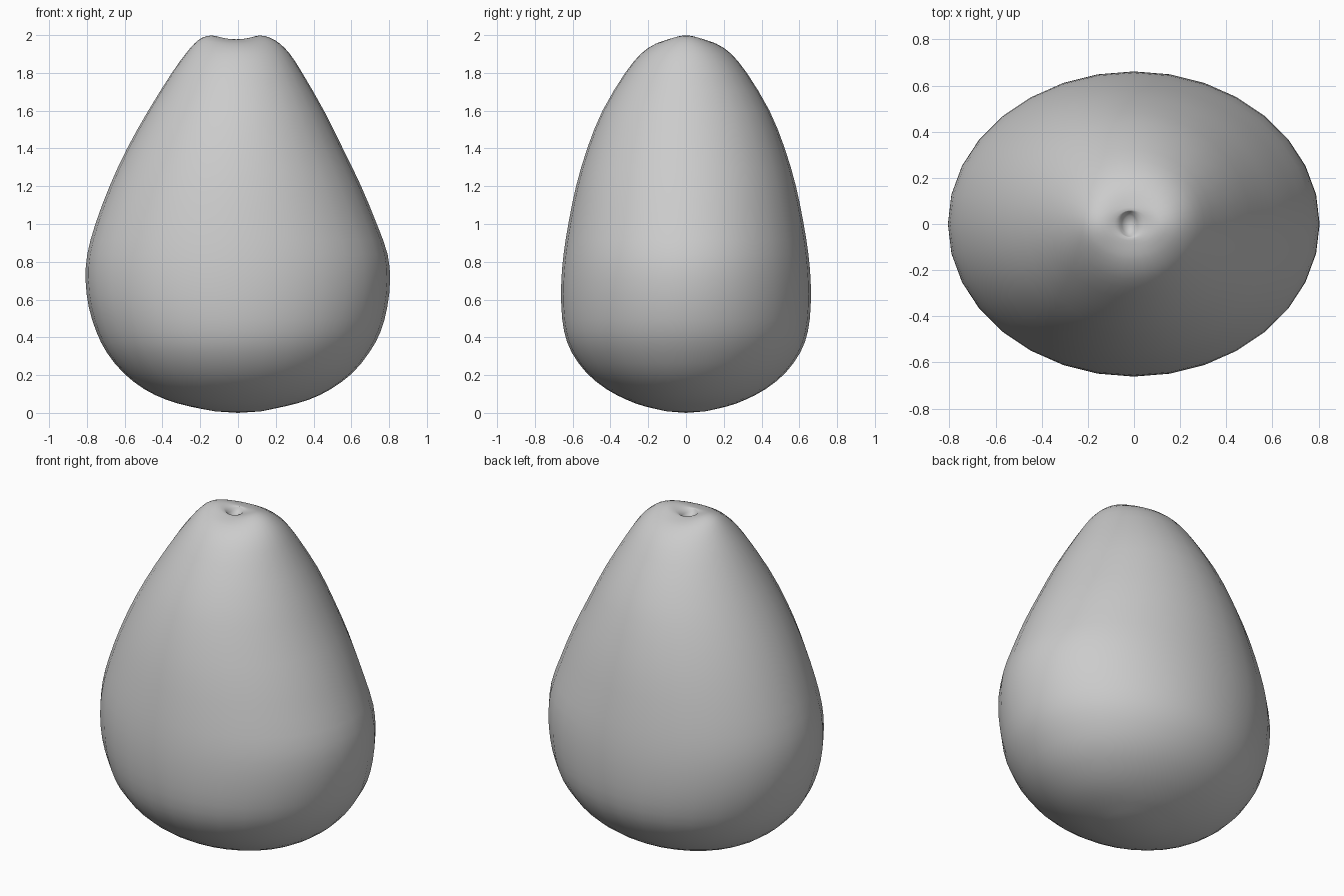
import bpy, bmesh, math

SEGMENTS = 32
# Cross-sections: height, left reach, right reach, depth reach, saddle lift
RINGS = [
    (0.008, 0.12, 0.12, 0.10, 0), (0.035, 0.26, 0.25, 0.22, 0),
    (0.07, 0.38, 0.375, 0.315, 0), (0.125, 0.495, 0.49, 0.42, 0),
    (0.21, 0.605, 0.605, 0.525, 0), (0.32, 0.695, 0.695, 0.605, 0),
    (0.43, 0.75, 0.755, 0.645, 0), (0.56, 0.79, 0.79, 0.66, 0),
    (0.70, 0.807, 0.805, 0.66, 0), (0.84, 0.798, 0.792, 0.648, 0),
    (1.00, 0.755, 0.735, 0.623, 0), (1.20, 0.68, 0.652, 0.582, 0),
    (1.40, 0.587, 0.555, 0.523, 0), (1.60, 0.475, 0.455, 0.442, 0),
    (1.80, 0.35, 0.34, 0.322, 0), (1.90, 0.278, 0.275, 0.24, 0),
    (1.95, 0.23, 0.22, 0.18, 0.006), (1.975, 0.19, 0.17, 0.135, 0.011),
    (1.986, 0.14, 0.115, 0.09, 0.012), (1.982, 0.085, 0.065, 0.06, 0.004),
    (1.972, 0.063, 0.025, 0.055, 0), (1.95, 0.045, 0.005, 0.035, 0),
]


def blend(p0, p1, p2, p3, t):
    return [0.5 * (2 * b + (c - a) * t + (2 * a - 5 * b + 4 * c - d) * t * t
                   + (3 * b - a - 3 * c + d) * t ** 3)
            for a, b, c, d in zip(p0, p1, p2, p3)]


# Smoothly interpolate between the measured sections
rows = []
for i in range(len(RINGS) - 1):
    quad = [RINGS[min(max(i + k, 0), len(RINGS) - 1)] for k in (-1, 0, 1, 2)]
    rows += [blend(*quad, 0), blend(*quad, 0.5)]
rows.append(RINGS[-1])

# Fruit body with stem pit
bm = bmesh.new()
loops = []
for z, left, right, depth, lift in rows:
    loop = []
    for s in range(SEGMENTS):
        a = 2 * math.pi * s / SEGMENTS
        x = (right - left) / 2 + (right + left) / 2 * math.cos(a)
        loop.append(bm.verts.new((x, depth * math.sin(a), z + lift * math.cos(2 * a))))
    loops.append(loop)
for lo, hi in zip(loops, loops[1:]):
    for s in range(SEGMENTS):
        n = (s + 1) % SEGMENTS
        bm.faces.new((lo[s], lo[n], hi[n], hi[s]))
base = bm.verts.new((0, 0, 0))
pit = bm.verts.new((-0.02, 0, 1.94))
for s in range(SEGMENTS):
    n = (s + 1) % SEGMENTS
    bm.faces.new((base, loops[0][n], loops[0][s]))
    bm.faces.new((pit, loops[-1][s], loops[-1][n]))
for f in bm.faces:
    f.smooth = True
mesh = bpy.data.meshes.new("fruit_body")
bm.to_mesh(mesh)
bm.free()
bpy.context.collection.objects.link(bpy.data.objects.new("fruit_body", mesh))
